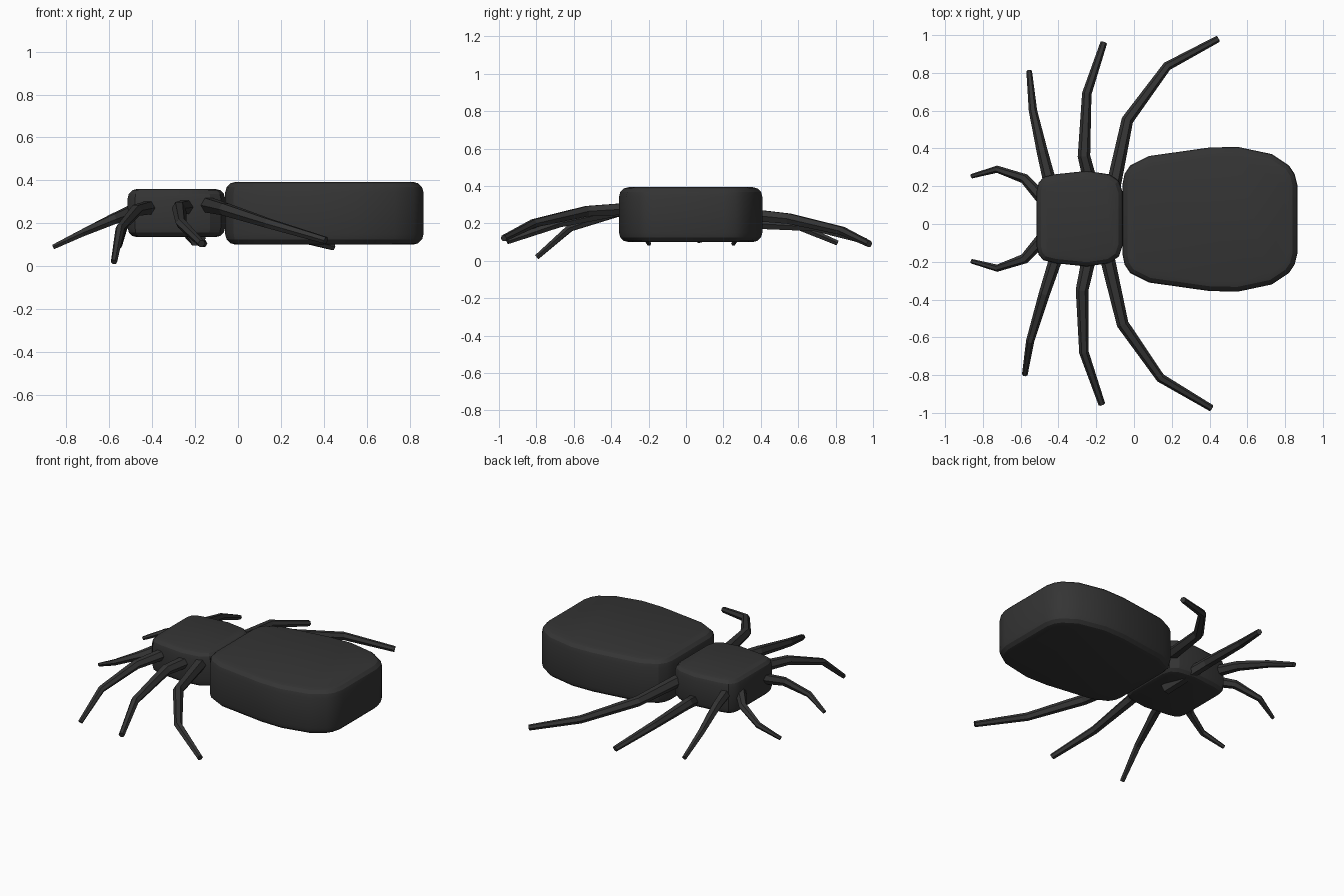
import bpy, bmesh, math
from mathutils import Vector

if "Cube" in bpy.data.objects:
    bpy.data.objects.remove(bpy.data.objects["Cube"])

black = bpy.data.materials.new("matte black")
black.diffuse_color = (0.035, 0.035, 0.035, 1)
black.use_nodes = True
black.node_tree.nodes["Principled BSDF"].inputs["Base Color"].default_value = black.diffuse_color


def finish(bm, name, smooth=None):
    bmesh.ops.recalc_face_normals(bm, faces=bm.faces)
    me = bpy.data.meshes.new(name)
    bm.to_mesh(me)
    bm.free()
    me.materials.append(black)
    ob = bpy.data.objects.new(name, me)
    bpy.context.collection.objects.link(ob)
    if smooth:
        bpy.ops.object.select_all(action='DESELECT')
        ob.select_set(True)
        bpy.context.view_layer.objects.active = ob
        bpy.ops.object.shade_smooth_by_angle(angle=math.radians(smooth))
    return ob


def pillow(name, half, yc, z0, z1, bevel):
    """Extrude a mirrored outline and round its upper and lower rims."""
    outline = [(x, yc + y) for x, y in half] + [(x, yc - y) for x, y in reversed(half)]
    bm = bmesh.new()
    base = bm.faces.new([bm.verts.new((x, y, z0)) for x, y in outline])
    top = bmesh.ops.extrude_face_region(bm, geom=[base], use_keep_orig=True)
    for v in top['geom']:
        if isinstance(v, bmesh.types.BMVert):
            v.co.z = z1
    bmesh.ops.recalc_face_normals(bm, faces=bm.faces)
    rims = [e for e in bm.edges if abs(e.verts[0].co.z - e.verts[1].co.z) < 1e-5]
    bmesh.ops.bevel(bm, geom=rims, offset=bevel, segments=3, profile=0.5, affect='EDGES')
    return finish(bm, name, 25)


def limb(name, path, r0, r1, sides=6):
    """Tapered jointed tube along a path."""
    pts = [Vector(p) for p in path]
    total = sum((b - a).length for a, b in zip(pts, pts[1:]))
    bm = bmesh.new()
    rings, run = [], 0
    for i, p in enumerate(pts):
        if i:
            run += (p - pts[i - 1]).length
        a = (p - pts[i - 1]).normalized() if i else Vector()
        b = (pts[i + 1] - p).normalized() if i < len(pts) - 1 else Vector()
        t = (a + b).normalized()
        side = t.cross(Vector((0, 0, 1))).normalized()
        up = side.cross(t)
        r = r0 + (r1 - r0) * run / total
        rings.append([bm.verts.new(p + r * (math.cos(k) * side + math.sin(k) * up))
                      for k in (math.tau * j / sides for j in range(sides))])
    for a, b in zip(rings, rings[1:]):
        for j in range(sides):
            k = (j + 1) % sides
            bm.faces.new((a[j], a[k], b[k], b[j]))
    bm.faces.new(rings[0])
    bm.faces.new(rings[-1])
    return finish(bm, name)


# Body
pillow("abdomen", [(-0.06, 0.19), (-0.05, 0.24), (-0.02, 0.285), (0.08, 0.335), (0.4, 0.38),
                   (0.55, 0.383), (0.73, 0.345), (0.82, 0.285), (0.85, 0.24), (0.865, 0.18)],
       0.025, 0.1, 0.393, 0.05)
pillow("head", [(-0.515, 0.15), (-0.505, 0.19), (-0.48, 0.22), (-0.42, 0.235), (-0.25, 0.253),
                (-0.13, 0.235), (-0.08, 0.2), (-0.06, 0.14)],
       0.028, 0.135, 0.36, 0.045)

# Legs, each with its own pose
limb("rear_leg_left", [(-0.13, 0.1, 0.27), (-0.035, 0.55, 0.225), (0.175, 0.835, 0.16), (0.445, 0.98, 0.09)], 0.041, 0.018)
limb("rear_leg_right", [(-0.16, -0.1, 0.29), (-0.06, -0.53, 0.265), (0.14, -0.815, 0.2), (0.41, -0.975, 0.12)], 0.041, 0.018)
limb("middle_leg_left", [(-0.19, 0.06, 0.13), (-0.265, 0.36, 0.2), (-0.25, 0.69, 0.18), (-0.16, 0.96, 0.105)], 0.041, 0.018)
limb("middle_leg_right", [(-0.21, -0.05, 0.28), (-0.275, -0.35, 0.27), (-0.265, -0.68, 0.2), (-0.17, -0.955, 0.105)], 0.041, 0.018)
limb("front_leg_left", [(-0.42, 0.12, 0.28), (-0.485, 0.38, 0.25), (-0.535, 0.6, 0.185), (-0.555, 0.81, 0.095)], 0.038, 0.015)
limb("front_leg_right", [(-0.38, -0.08, 0.28), (-0.475, -0.37, 0.26), (-0.55, -0.62, 0.175), (-0.578, -0.797, 0.02)], 0.038, 0.015)

# Feelers at the front of the head
for name, s in (("feeler_left", 1), ("feeler_right", -1)):
    limb(name, [(x, 0.028 + s * y, z) for x, y, z in
                ((-0.48, 0.1, 0.26), (-0.58, 0.212, 0.22), (-0.725, 0.262, 0.155), (-0.86, 0.225, 0.09))],
         0.034, 0.012)
